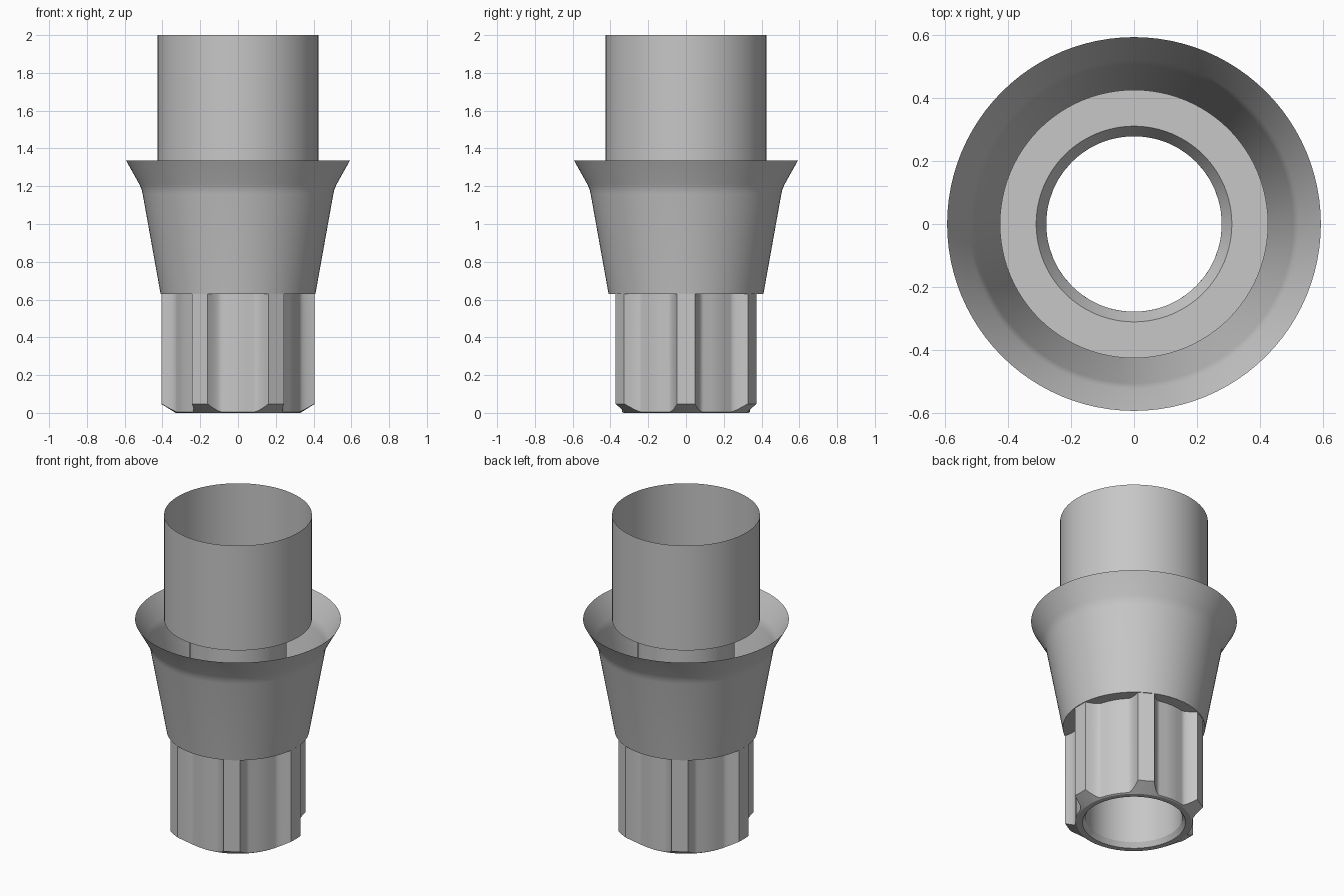
import bpy, bmesh, math

if "Cube" in bpy.data.objects:
    bpy.data.objects.remove(bpy.data.objects["Cube"], do_unlink=True)

metal = bpy.data.materials.new("light_grey_metal")
metal.use_nodes = True
GREY = (0.57, 0.57, 0.57, 1)
metal.diffuse_color = GREY
metal.node_tree.nodes["Principled BSDF"].inputs["Base Color"].default_value = GREY


def skin(name, rings):
    """Bridge closed rings of points into one open shell."""
    bm = bmesh.new()
    loops = [[bm.verts.new(p) for p in ring] for ring in rings]
    count = len(loops[0])
    for low, high in zip(loops, loops[1:]):
        for i in range(count):
            j = (i + 1) % count
            bm.faces.new((low[i], low[j], high[j], high[i]))
    mesh = bpy.data.meshes.new(name)
    bm.to_mesh(mesh)
    bm.free()
    mesh.materials.append(metal)
    obj = bpy.data.objects.new(name, mesh)
    bpy.context.collection.objects.link(obj)
    bpy.ops.object.select_all(action='DESELECT')
    obj.select_set(True)
    bpy.context.view_layer.objects.active = obj
    bpy.ops.object.shade_smooth_by_angle(angle=math.radians(28))
    return obj


def circle(r, z, angles):
    return [(r * math.cos(a), r * math.sin(a), z) for a in angles]


ROUND = [math.tau * i / 96 for i in range(96)]


def lathe(name, profile):
    return skin(name, [circle(r, z, ROUND) for r, z in profile])


# Upper sleeve, an open thin tube
lathe("upper_sleeve", [(0.425, 1.335), (0.425, 2.0)])

# Flared collar, open at the rim
lathe("flared_collar", [(0.41, 0.63), (0.505, 1.16), (0.511, 1.185),
                        (0.522, 1.21), (0.592, 1.335)])

# Through bore with its chamfered mouth and the flat seat inside the sleeve
lathe("bore_and_seat", [(0.425, 1.335), (0.31, 1.335), (0.278, 1.28), (0.278, 0.03)])

# Fluted connector: six flat ribs with rounded flutes between them
RIB, FLUTE, FOOT = 0.405, 0.338, 0.33
EDGE = math.atan2(0.0475, RIB)
FLAT = math.radians(16)
half = [EDGE + (FLAT - EDGE) * k / 6 for k in range(7)] + [math.radians(23)]
offsets = [-a for a in reversed(half)] + [0] + half + [math.radians(30)]
angles, radii = [], []
for k in range(6):
    for off in offsets:
        a = abs(off)
        if a <= EDGE:
            r = RIB / math.cos(a)
        else:
            t = min(1, (a - EDGE) / (FLAT - EDGE))
            r = FLUTE + (RIB - FLUTE) * (1 - t) ** 2
        angles.append(k * math.pi / 3 + off)
        radii.append(r)


def fluted(height):
    return [(r * math.cos(a), r * math.sin(a), height(r)) for a, r in zip(angles, radii)]


skin("fluted_connector", [
    circle(0.278, 0.03, angles),
    circle(0.297, 0, angles),
    circle(FOOT, 0, angles),
    fluted(lambda r: (r - FOOT) * 0.62),
    fluted(lambda r: 0.63),
    circle(0.41, 0.63, angles),
])
